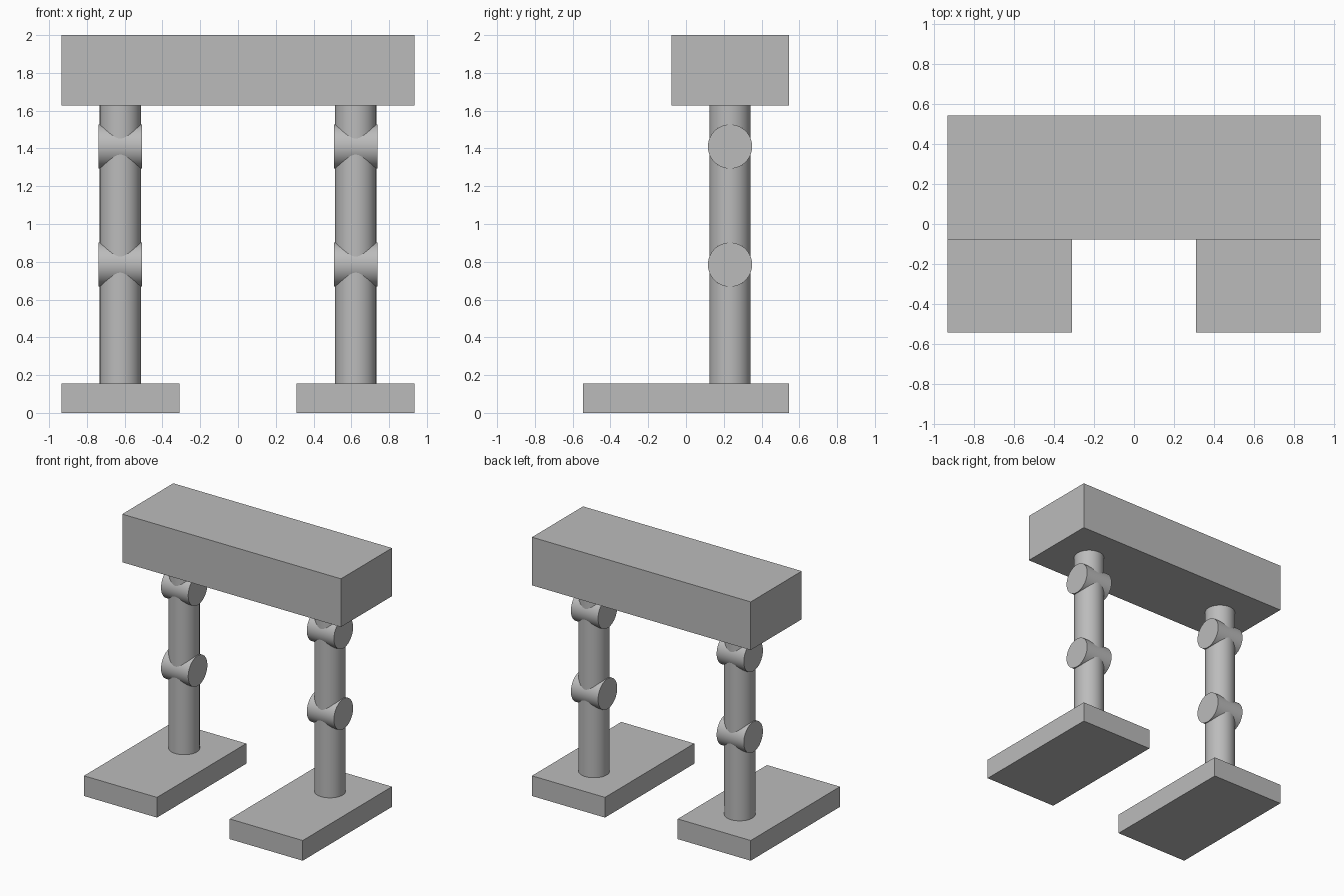
import bpy
import math

if "Cube" in bpy.data.objects:
    bpy.data.objects.remove(bpy.data.objects["Cube"])

grey = bpy.data.materials.new("plain grey")
grey.diffuse_color = (0.5, 0.5, 0.5, 1.0)
grey.use_nodes = True
grey.node_tree.nodes["Principled BSDF"].inputs["Base Color"].default_value = grey.diffuse_color


def box(name, low, high):
    """Box between two opposite corners."""
    bpy.ops.mesh.primitive_cube_add(
        size=1, location=[(a + b) / 2 for a, b in zip(low, high)])
    ob = bpy.context.object
    ob.name = name
    ob.scale = [b - a for a, b in zip(low, high)]
    bpy.ops.object.transform_apply(location=False, rotation=False, scale=True)
    ob.data.materials.append(grey)


def cylinder(name, radius, length, location, rotation=(0, 0, 0)):
    """Smooth-sided cylinder with sharp rims."""
    bpy.ops.mesh.primitive_cylinder_add(
        vertices=64, radius=radius, depth=length,
        location=location, rotation=rotation)
    ob = bpy.context.object
    ob.name = name
    bpy.ops.object.shade_smooth_by_angle(angle=math.radians(30))
    ob.data.materials.append(grey)


LEG_X, LEG_Y = 0.623, 0.233
FOOT_TOP, BEAM_BOTTOM = 0.156, 1.628

# Hip beam across the top
box("hip_beam", (-0.935, -0.078, BEAM_BOTTOM), (0.935, 0.545, 2.0))

for side, sign in (("left", -1), ("right", 1)):
    x = sign * LEG_X
    # Foot slab, reaching forward of the leg
    box(side + "_foot", (x - 0.312, -0.545, 0), (x + 0.312, 0.545, FOOT_TOP))
    # Upright leg
    cylinder(side + "_leg", 0.109, BEAM_BOTTOM - FOOT_TOP,
             (x, LEG_Y, (BEAM_BOTTOM + FOOT_TOP) / 2))
    # Sideways joint drums
    for joint, z in (("knee", 0.785), ("hip", 1.41)):
        cylinder(f"{side}_{joint}_joint", 0.117, 0.232,
                 (x, LEG_Y, z), (0, math.pi / 2, 0))
